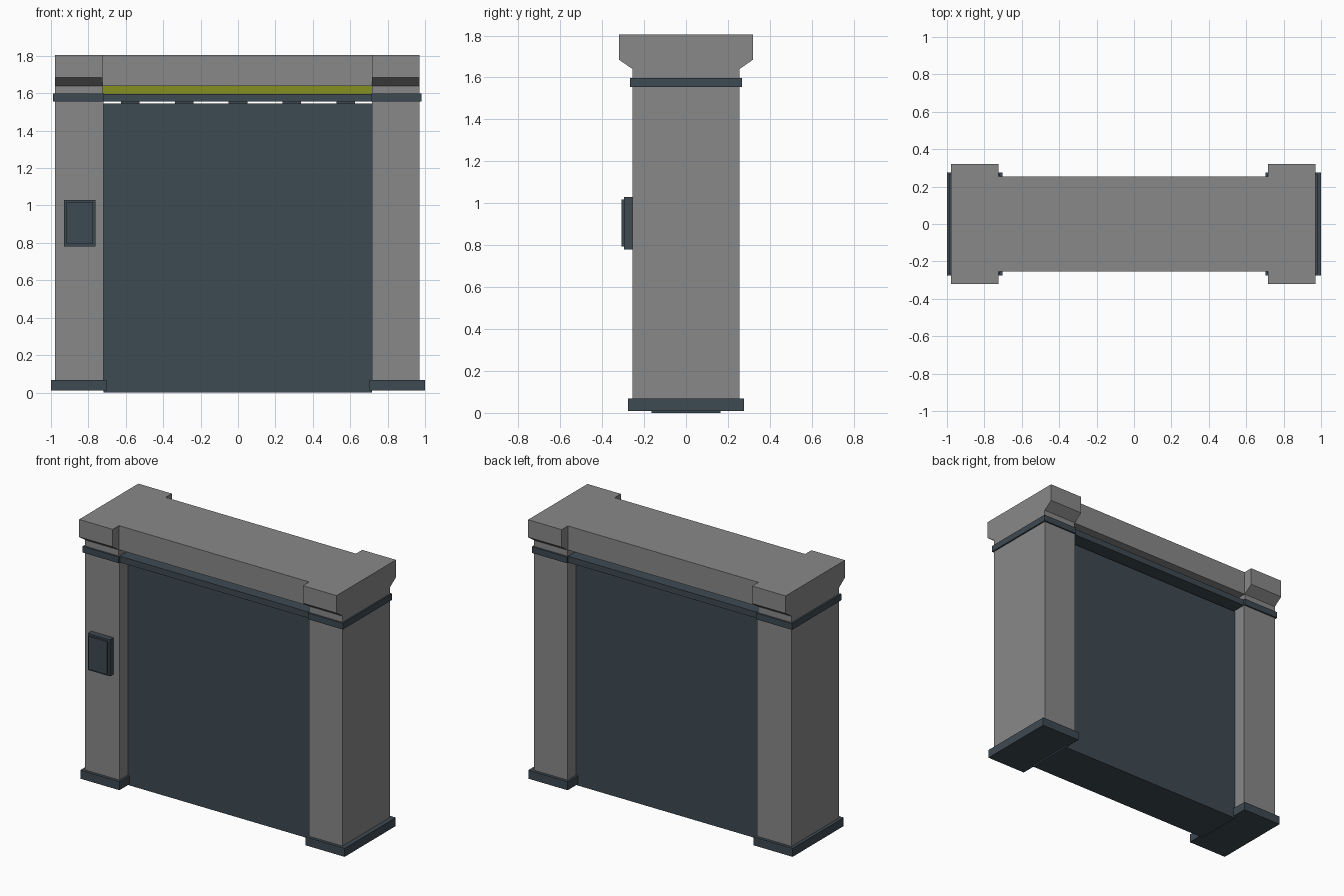
import bpy, bmesh

if "Cube" in bpy.data.objects:
    bpy.data.objects.remove(bpy.data.objects["Cube"])


def material(name, rgb):
    m = bpy.data.materials.new(name)
    m.diffuse_color = (*rgb, 1.0)
    m.use_nodes = True
    m.node_tree.nodes["Principled BSDF"].inputs["Base Color"].default_value = m.diffuse_color
    return m


GREY = material("concrete_grey", (0.25, 0.25, 0.25))
BLUE = material("slate_blue", (0.048, 0.068, 0.085))
LIME = material("lime_strip", (0.24, 0.28, 0.014))


def prism(name, x0, x1, profile, mat):
    """Extrude a (y, z) profile along x."""
    bm = bmesh.new()
    face = bm.faces.new([bm.verts.new((x0, y, z)) for y, z in profile])
    ext = bmesh.ops.extrude_face_region(bm, geom=[face])
    verts = [v for v in ext["geom"] if isinstance(v, bmesh.types.BMVert)]
    bmesh.ops.translate(bm, verts=verts, vec=(x1 - x0, 0, 0))
    bmesh.ops.recalc_face_normals(bm, faces=bm.faces)
    me = bpy.data.meshes.new(name)
    bm.to_mesh(me)
    bm.free()
    me.materials.append(mat)
    ob = bpy.data.objects.new(name, me)
    bpy.context.collection.objects.link(ob)
    return ob


def box(name, x0, x1, y0, y1, z0, z1, mat):
    return prism(name, x0, x1, [(y0, z0), (y1, z0), (y1, z1), (y0, z1)], mat)


# Pillars with foot plate, upper collar and flared capital
flare = [(-0.255, 1.60), (0.255, 1.60), (0.255, 1.64), (0.32, 1.685),
         (0.32, 1.805), (-0.32, 1.805), (-0.32, 1.685), (-0.255, 1.64)]
sides = [("left", (-0.978, -0.718), (-1.0, -0.704), (-0.989, -0.717), (-0.978, -0.724)),
         ("right", (0.716, 0.97), (0.702, 1.0), (0.715, 0.98), (0.716, 0.97))]
for side, shaft, foot, collar, cap in sides:
    box(side + "_pillar", *shaft, -0.256, 0.256, 0.03, 1.60, GREY)
    box(side + "_foot", *foot, -0.276, 0.276, 0.01, 0.068, BLUE)
    box(side + "_collar", *collar, -0.266, 0.266, 1.555, 1.598, BLUE)
    prism(side + "_capital", *cap, flare, GREY)

# Recessed door panel, with small hangers joining it to the beam
box("door_panel", -0.718, 0.716, -0.165, 0.165, 0.0, 1.546, BLUE)
for i in range(-2, 3):
    x = i * 0.288
    box("door_hanger", x - 0.05, x + 0.05, -0.12, 0.12, 1.54, 1.56, BLUE)

# Lintel: lower beam, recessed light strip and top block
box("lintel_beam", -0.718, 0.716, -0.252, 0.252, 1.555, 1.597, BLUE)
box("light_strip", -0.724, 0.716, -0.165, 0.165, 1.59, 1.645, LIME)
box("lintel_top", -0.724, 0.716, -0.253, 0.253, 1.64, 1.805, GREY)

# Control box on the front of the left pillar
box("control_box", -0.929, -0.762, -0.296, -0.25, 0.78, 1.03, BLUE)
box("control_box_cover", -0.916, -0.775, -0.308, -0.29, 0.793, 1.018, BLUE)
